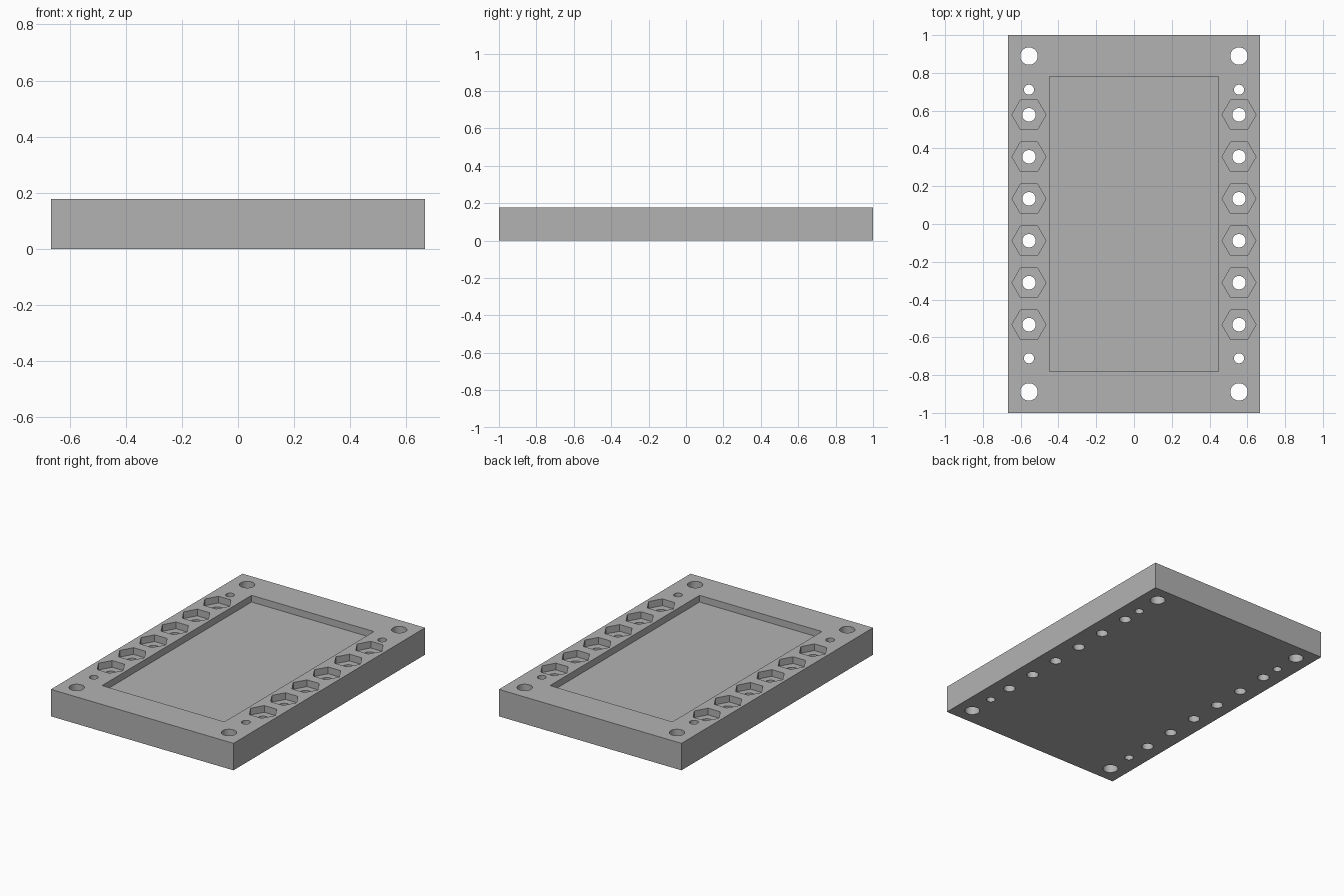
import bpy, bmesh
from math import cos, sin, tau, radians
from mathutils import Vector

cube = bpy.data.objects.get("Cube")
if cube:
    bpy.data.objects.remove(cube, do_unlink=True)

W, L, H = 0.667, 1.0, 0.178   # half width, half length, height
DEPTH = 0.0444                # depth of the recesses
ROW = 0.556                   # x of both hole rows

grey = bpy.data.materials.new("plain grey")
grey.use_nodes = True
grey.diffuse_color = (0.448, 0.448, 0.448, 1)
grey.node_tree.nodes["Principled BSDF"].inputs["Base Color"].default_value = grey.diffuse_color


def add_prism(bm, outline, z0, z1):
    face = bm.faces.new([bm.verts.new((x, y, z0)) for x, y in outline])
    up = bmesh.ops.extrude_face_region(bm, geom=[face])["geom"]
    verts = [v for v in up if isinstance(v, bmesh.types.BMVert)]
    bmesh.ops.translate(bm, verts=verts, vec=Vector((0, 0, z1 - z0)))


def rectangle(a, b):
    return [(-a, -b), (a, -b), (a, b), (-a, b)]


def polygon(x, y, r, n):
    return [(x + r * cos(tau * i / n), y + r * sin(tau * i / n)) for i in range(n)]


def make(name, outlines, z0, z1):
    bm = bmesh.new()
    for outline in outlines:
        add_prism(bm, outline, z0, z1)
    bmesh.ops.recalc_face_normals(bm, faces=bm.faces)
    mesh = bpy.data.meshes.new(name)
    bm.to_mesh(mesh)
    bm.free()
    mesh.materials.append(grey)
    obj = bpy.data.objects.new(name, mesh)
    bpy.context.scene.collection.objects.link(obj)
    return obj


# Base plate
plate = make("mounting_plate", [rectangle(W, L)], 0, H)

# Central pocket, nut recesses and through holes, as cutters
nut_ys = [0.578 - 0.2222 * i for i in range(6)]
holes = [(y, 0.0356) for y in nut_ys]
holes += [(s * 0.889, 0.046) for s in (-1, 1)]
holes += [(s * 0.711, 0.0267) for s in (-1, 1)]
sides = (-ROW, ROW)
cutters = [
    make("pocket_cutter", [rectangle(0.447, 0.78)], H - DEPTH, H + 0.1),
    make("nut_cutter", [polygon(x, y, 0.09, 6) for x in sides for y in nut_ys], H - DEPTH, H + 0.1),
    make("hole_cutter", [polygon(x, y, r, 40) for x in sides for y, r in holes], -0.1, H + 0.1),
]

bpy.context.view_layer.objects.active = plate
for cutter in cutters:
    cutter.hide_render = True
    mod = plate.modifiers.new(cutter.name, 'BOOLEAN')
    mod.operation = 'DIFFERENCE'
    mod.solver = 'EXACT'
    mod.object = cutter
    bpy.ops.object.modifier_apply(modifier=mod.name)
    bpy.data.objects.remove(cutter, do_unlink=True)

# Smooth hole walls, sharp plate edges
bpy.ops.object.select_all(action='DESELECT')
plate.select_set(True)
bpy.ops.object.shade_smooth_by_angle(angle=radians(30))
